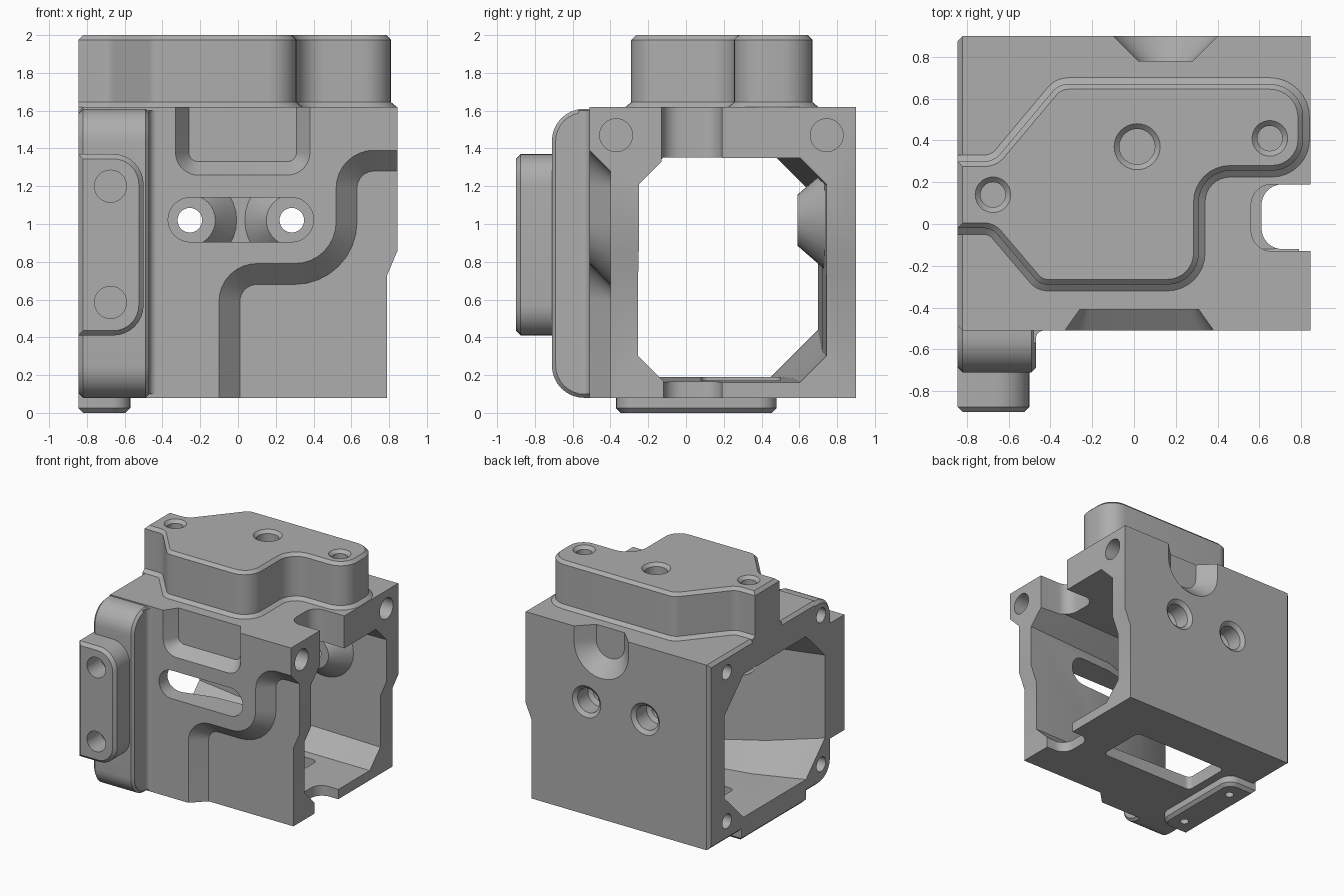
import bpy, bmesh, math
from mathutils import Vector

if "Cube" in bpy.data.objects:
    bpy.data.objects.remove(bpy.data.objects["Cube"])

grey = bpy.data.materials.new("cast_grey")
grey.use_nodes = True
COLOUR = (0.42, 0.42, 0.42, 1)
grey.diffuse_color = COLOUR
grey.node_tree.nodes["Principled BSDF"].inputs["Base Color"].default_value = COLOUR

LEFT, RIGHT = -0.845, 0.845   # x of the two side faces


def rounded(corners, seg=8):
    """Outline from (u, v) or (u, v, radius) corners, with arcs at the radii."""
    out = []
    for i, c in enumerate(corners):
        p = Vector(c[:2])
        if len(c) == 2:
            out.append(p)
            continue
        a = (Vector(corners[i - 1][:2]) - p).normalized()
        b = (Vector(corners[(i + 1) % len(corners)][:2]) - p).normalized()
        half = a.angle(b) / 2
        centre = p + (a + b).normalized() * c[2] / math.sin(half)
        start = p + a * c[2] / math.tan(half) - centre
        end = p + b * c[2] / math.tan(half) - centre
        sweep = start.angle_signed(end)
        for k in range(seg + 1):
            t = -sweep * k / seg
            out.append(centre + Vector((start.x * math.cos(t) - start.y * math.sin(t),
                                        start.x * math.sin(t) + start.y * math.cos(t))))
    return out


def rect(u0, v0, u1, v1, r_left=0, r_right=0):
    def corner(u, v, r):
        return (u, v, r) if r else (u, v)
    return rounded([corner(u0, v0, r_left), corner(u1, v0, r_right),
                    corner(u1, v1, r_right), corner(u0, v1, r_left)])


def circle(u, v, r, n=32):
    return [Vector((u + r * math.cos(math.tau * k / n), v + r * math.sin(math.tau * k / n)))
            for k in range(n)]


def octagon(y0, y1, z0, z1, c):
    return [Vector(p) for p in ((y0 + c, z0), (y1 - c, z0), (y1, z0 + c), (y1, z1 - c),
                                (y1 - c, z1), (y0 + c, z1), (y0, z1 - c), (y0, z0 + c))]


def grow(pts, d):
    """Offset a closed outline outwards by d."""
    n = len(pts)
    area = sum(pts[i - 1].x * pts[i].y - pts[i].x * pts[i - 1].y for i in range(n))
    d = d if area > 0 else -d
    out = []
    for i in range(n):
        e1 = (pts[i] - pts[i - 1]).normalized()
        e2 = (pts[(i + 1) % n] - pts[i]).normalized()
        n1, n2 = Vector((e1.y, -e1.x)), Vector((e2.y, -e2.x))
        out.append(pts[i] + (n1 + n2) * d / (1 + n1.dot(n2)))
    return out


def loft(name, axis, sections):
    """Solid through (level, outline) sections stacked along an axis."""
    place = {"x": lambda p, w: (w, p.x, p.y), "y": lambda p, w: (p.x, w, p.y),
             "z": lambda p, w: (p.x, p.y, w)}[axis]
    bm = bmesh.new()
    rings = [[bm.verts.new(place(p, w)) for p in pts] for w, pts in sections]
    n = len(rings[0])
    for a, b in zip(rings, rings[1:]):
        for i in range(n):
            bm.faces.new((a[i - 1], a[i], b[i], b[i - 1]))
    bm.faces.new(rings[0])
    bm.faces.new(rings[-1])
    bmesh.ops.recalc_face_normals(bm, faces=bm.faces)
    mesh = bpy.data.meshes.new(name)
    bm.to_mesh(mesh)
    bm.free()
    mesh.materials.append(grey)
    ob = bpy.data.objects.new(name, mesh)
    bpy.context.collection.objects.link(ob)
    return ob


def solid(name, axis, outline, levels):
    return loft(name, axis, [(w, grow(outline, d) if d else outline) for w, d in levels])


def combine(operation, tool):
    mod = housing.modifiers.new(tool.name, "BOOLEAN")
    mod.operation, mod.solver, mod.object = operation, "EXACT", tool
    bpy.context.view_layer.objects.active = housing
    bpy.ops.object.modifier_apply(modifier=mod.name)
    bpy.data.objects.remove(tool)


def add(*args):
    combine("UNION", solid(*args))


def cut(*args):
    combine("DIFFERENCE", solid(*args))


# Main box, chamfered around its left face
housing = solid("housing", "x", rect(-0.51, 0.08, 0.9, 1.62),
                [(LEFT, -0.025), (LEFT + 0.025, 0), (RIGHT, 0)])

# Front block with rounded top and bottom, and its fillet to the box
add("front_block", "x", rect(-0.71, 0.08, -0.4, 1.61, r_left=0.17),
    [(LEFT, -0.025), (LEFT + 0.025, 0), (-0.49, 0), (-0.47, -0.02)])
add("block_fillet", "z", rounded([(-0.5, -0.57), (-0.47, -0.57), (-0.47, -0.51, 0.04),
                                  (-0.42, -0.51), (-0.42, -0.45), (-0.5, -0.45)]),
    [(0.1, 0), (1.6, 0)])

# Mounting lug and bottom foot
add("front_lug", "y", rect(LEFT, 0.41, -0.5, 1.37, r_right=0.16),
    [(-0.9, -0.025), (-0.875, 0), (-0.67, 0)])
add("bottom_foot", "z", rect(LEFT, -0.37, -0.57, 0.48, r_right=0.1),
    [(0, -0.025), (0.025, 0), (0.12, 0)])

# Raised top platform with a flared base and chamfered rim
plan = rounded([(LEFT, -0.02), (-0.68, -0.02, 0.08), (-0.45, -0.29, 0.08), (0.31, -0.29, 0.15),
                (0.31, 0.255, 0.15), (0.81, 0.255, 0.15), (0.81, 0.67, 0.16),
                (-0.36, 0.67, 0.1), (-0.67, 0.3, 0.1), (LEFT, 0.3)])
levels = [(1.55, 0.03), (1.62, 0.03), (1.645, 0), (1.975, 0), (2, -0.025)]
combine("UNION", loft("top_platform", "z", [
    (w, [Vector((max(p.x, LEFT), p.y)) for p in grow(plan, d)]) for w, d in levels]))

# Cavity running side to side, wider at the left
wide, narrow = octagon(-0.62, 0.7, 0.19, 1.38, 0.25), octagon(-0.25, 0.745, 0.16, 1.35, 0.14)
combine("DIFFERENCE", loft("cavity", "x", [
    (-1, wide), (LEFT, wide), (-0.45, octagon(-0.42, 0.71, 0.19, 1.37, 0.2)),
    (0, octagon(-0.3, 0.72, 0.18, 1.36, 0.15)), (RIGHT, narrow), (1, narrow)]))

# Tapered inner bosses and stepped holes through the back wall
HOLES_X, HOLE_Z = (-0.255, 0.285), 1.02
for x in HOLES_X:
    add("inner_boss", "y", circle(x, HOLE_Z, 0.135), [(0.59, 0), (0.74, 0.13), (0.8, 0.13)])
for x in HOLES_X:
    cut("back_hole", "y", circle(x, HOLE_Z, 0.065),
        [(0.4, 0), (0.72, 0), (0.74, 0.035), (0.875, 0.035), (0.92, 0.09)])

# Front slot, stepped lower recess and sloped upper pocket
cut("front_slot", "y", rect(-0.37, 0.905, 0.4, 1.14, 0.117, 0.117), [(-0.7, 0), (0.1, 0)])
cut("front_recess", "y", rounded([(0.01, -0.2), (0.01, 0.68, 0.09), (0.63, 0.68, 0.33),
                                  (0.63, 1.28, 0.09), (1.2, 1.28), (1.2, -0.2)]),
    [(-0.6, 0.2), (-0.4, 0)])
cut("front_pocket", "y", rounded([(-0.26, 1.33, 0.05), (0.31, 1.33, 0.05), (0.31, 2), (-0.26, 2)]),
    [(-0.6, 0.135), (-0.41, 0)])

# Tapered round notch at the top of the back
cut("back_notch", "y", rounded([(0.02, 1.37, 0.125), (0.28, 1.37, 0.125), (0.28, 1.9), (0.02, 1.9)]),
    [(0.78, 0), (0.95, 0.17)])

# Right face step, edge notches and floor window
cut("side_step", "y", [Vector(p) for p in ((0.79, -0.2), (1.1, -0.2), (1.1, 0.86),
                                           (RIGHT, 0.86), (0.79, 0.73))], [(-1, 0), (1, 0)])
cut("top_notch", "z", rect(0.56, -0.13, 1.1, 0.19, r_left=0.1), [(1.2, 0), (1.8, 0)])
cut("bottom_notch", "z", rect(0.61, -0.12, 1.1, 0.19, r_left=0.1), [(-0.1, 0), (0.4, 0)])
cut("floor_window", "z", rect(-0.5, 0.08, 0.38, 0.5, 0.04, 0.04), [(-0.1, 0), (0.35, 0)])

# Blind bolt holes
for z in (0.585, 1.2):
    cut("lug_hole", "y", circle(-0.675, z, 0.085), [(-1, 0), (-0.72, 0)])
for y in (-0.37, 0.745):
    cut("right_hole", "x", circle(y, 1.47, 0.087), [(0.62, 0), (1, 0)])
for y in (-0.57, 0.67):
    for z in (0.24, 1.48):
        cut("left_hole", "x", circle(y, z, 0.06), [(-1, 0), (-0.7, 0)])
for x, y, r in ((0.015, 0.37, 0.085), (0.65, 0.41, 0.06), (-0.675, 0.14, 0.06)):
    cut("top_hole", "z", circle(x, y, r), [(1.75, 0), (1.975, 0), (2.01, 0.035)])
for y in (-0.22, 0.33):
    cut("foot_hole", "z", circle(-0.7, y, 0.035), [(-0.1, 0), (0.1, 0)])

# Smooth curved walls, sharp edges kept
bpy.ops.object.select_all(action="DESELECT")
housing.select_set(True)
bpy.context.view_layer.objects.active = housing
bpy.ops.object.shade_smooth_by_angle(angle=math.radians(30))
